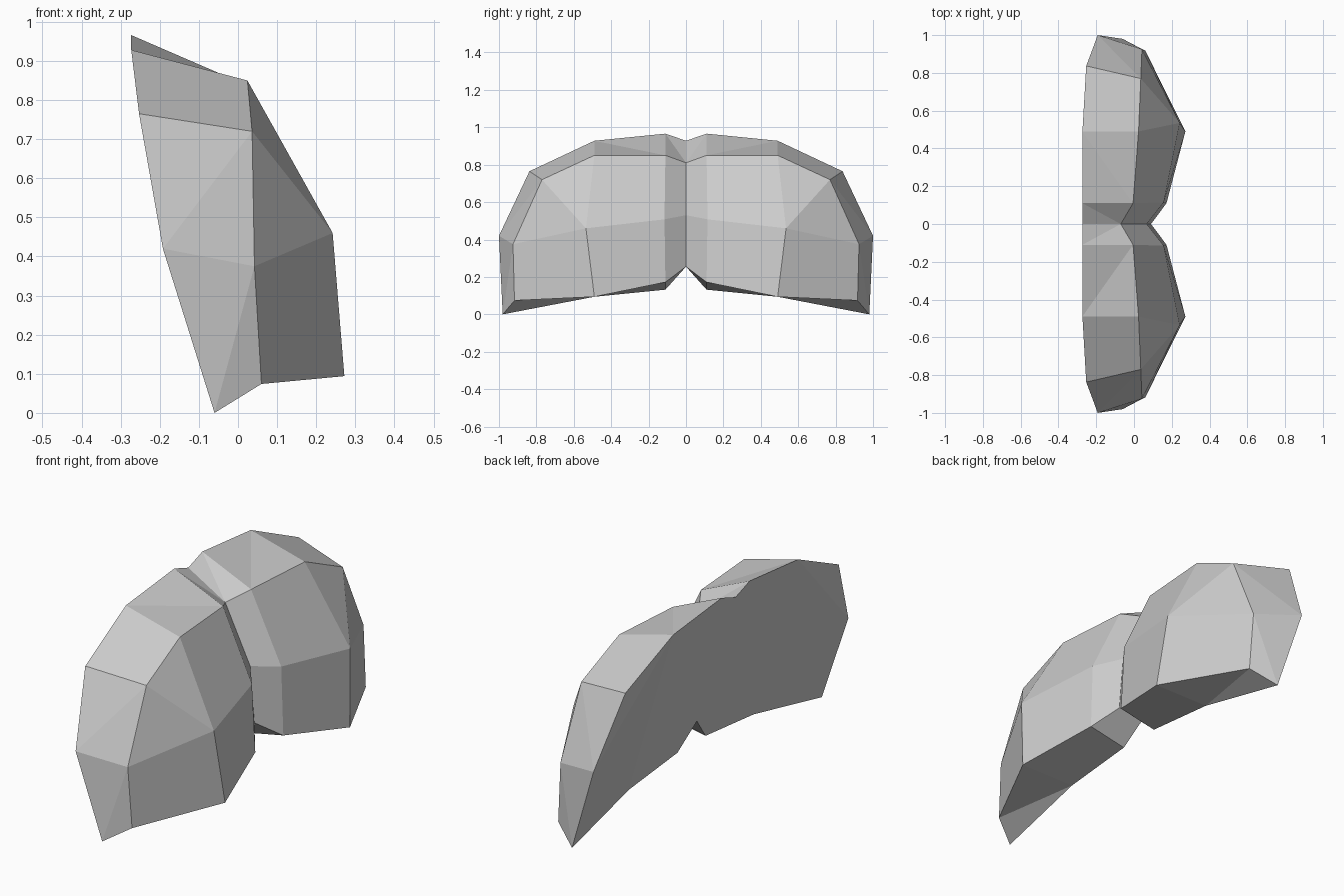
import bpy
import bmesh
from mathutils import Matrix

cube = bpy.data.objects.get("Cube")
if cube:
    bpy.data.objects.remove(cube, do_unlink=True)


def make_material(name, colour):
    material = bpy.data.materials.new(name)
    material.use_nodes = True
    material.diffuse_color = colour
    for node in material.node_tree.nodes:
        if node.type == "BSDF_PRINCIPLED":
            node.inputs["Base Color"].default_value = colour
    return material


bm = bmesh.new()


def row(*points):
    return [bm.verts.new(point) for point in points]


def face(*verts):
    bm.faces.new(verts)


def strip(first, second):
    """Bridge two rows of equal length with quads."""
    for a, b, c, d in zip(first, first[1:], second[1:], second):
        face(a, b, c, d)


# Bulging chest surface: columns from top to bottom, centre valley outwards
valley = row((-.07, 0, .81), (.067, 0, .53), (.09, 0, .255))
inner = row((-.005, .11, .85), (.157, .115, .508), (.172, .11, .172))
crest = row((.024, .49, .85), (.242, .535, .46), (.272, .49, .094))
side = row((.036, .77, .72), (.042, .925, .375), (.06, .917, .074))

# Back surface: same columns, plus the outer edge
back_valley = row((-.273, 0, .928), (-.06, 0, .255))
back_inner = row((-.273, .11, .966), (-.03, .11, .132))
back_crest = row((-.273, .49, .928), (-.03, .49, .094))
back_side = row((-.253, .837, .765), (-.192, 1, .42), (-.06, .98, 0))

# Front faces
strip(valley, inner)
strip(inner, crest)
face(crest[0], side[0], crest[1])
face(crest[1], side[0], side[1])
face(crest[1], side[1], side[2], crest[2])

# Back faces
strip(back_valley, back_inner)
strip(back_inner, back_crest)
face(back_crest[0], back_side[0], back_side[1])
face(back_crest[0], back_side[1], back_side[2], back_crest[1])

# Top rim, split along its creases
face(valley[0], back_valley[0], back_inner[0])
face(valley[0], back_inner[0], inner[0])
face(inner[0], back_inner[0], back_crest[0])
face(inner[0], back_crest[0], crest[0])
face(crest[0], back_crest[0], back_side[0], side[0])

# Outer rim
for upper, lower, back_upper, back_lower in zip(side, side[1:], back_side, back_side[1:]):
    face(upper, back_upper, back_lower)
    face(upper, back_lower, lower)

# Underside, with its outer end folded from the front corner
strip([valley[-1], inner[-1], crest[-1]],
      [back_valley[-1], back_inner[-1], back_crest[-1]])
face(crest[-1], side[-1], back_crest[-1])
face(side[-1], back_side[-1], back_crest[-1])

# Mirror to the other half and weld along the valley
bmesh.ops.mirror(bm, geom=bm.verts[:] + bm.edges[:] + bm.faces[:],
                 matrix=Matrix.Identity(4), axis="Y", merge_dist=.001)
bmesh.ops.remove_doubles(bm, verts=bm.verts[:], dist=.001)
bmesh.ops.recalc_face_normals(bm, faces=bm.faces[:])

mesh = bpy.data.meshes.new("chest_plate")
bm.to_mesh(mesh)
bm.free()
mesh.materials.append(make_material("light_grey", (.6, .6, .6, 1)))
chest = bpy.data.objects.new("chest_plate", mesh)
bpy.context.collection.objects.link(chest)
